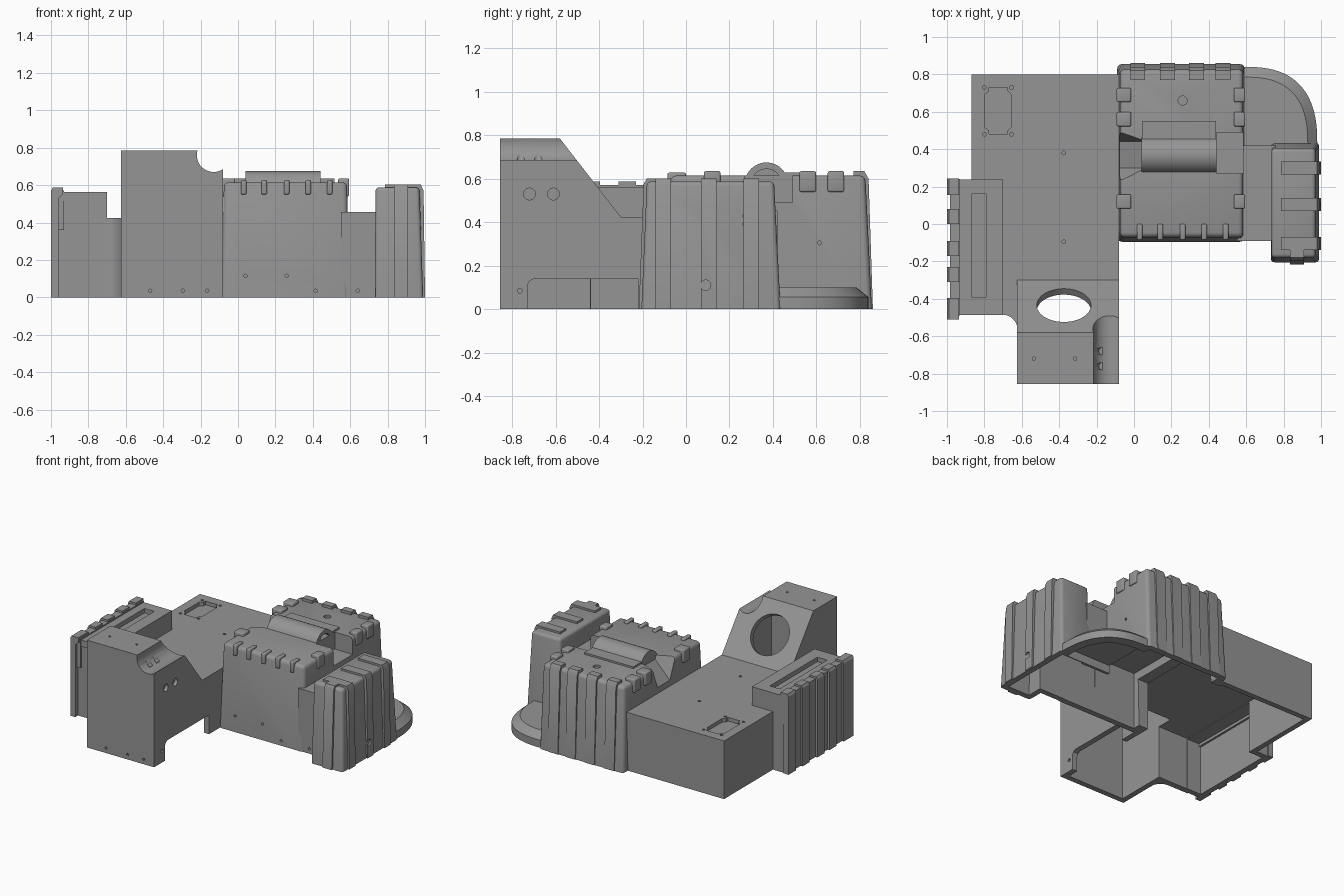
import bpy, bmesh, math
from mathutils import Vector, Matrix

if "Cube" in bpy.data.objects:
    bpy.data.objects.remove(bpy.data.objects["Cube"])

grey = bpy.data.materials.new("plain_grey")
grey.diffuse_color = (0.30, 0.30, 0.30, 1)
grey.use_nodes = True
grey.node_tree.nodes["Principled BSDF"].inputs["Base Color"].default_value = grey.diffuse_color


def finish(name, bm):
    bmesh.ops.recalc_face_normals(bm, faces=bm.faces)
    me = bpy.data.meshes.new(name)
    bm.to_mesh(me)
    bm.free()
    me.materials.append(grey)
    ob = bpy.data.objects.new(name, me)
    bpy.context.collection.objects.link(ob)
    return ob


def hull(name, pts, bevel=0):
    bm = bmesh.new()
    for p in pts:
        bm.verts.new(p)
    bmesh.ops.convex_hull(bm, input=bm.verts)
    bmesh.ops.dissolve_limit(bm, angle_limit=0.01, verts=bm.verts, edges=bm.edges)
    if bevel:
        edges = [e for e in bm.edges if max(v.co.z for v in e.verts) > 0.1]
        bmesh.ops.bevel(bm, geom=edges, offset=bevel, segments=3, profile=0.5, affect='EDGES')
    return finish(name, bm)


def frustum(name, low, high, z0, z1, bevel=0):
    return hull(name, [(x, y, z) for r, z in ((low, z0), (high, z1))
                       for x in r[:2] for y in r[2:]], bevel)


def box(name, x0, x1, y0, y1, z0, z1, bevel=0):
    return frustum(name, (x0, x1, y0, y1), (x0, x1, y0, y1), z0, z1, bevel)


def prism(name, pts, axis, a, b):
    """Extrude a 2D outline along an axis from a to b."""
    place = {'X': lambda p, t: (t, p[0], p[1]), 'Y': lambda p, t: (p[0], t, p[1]),
             'Z': lambda p, t: (p[0], p[1], t)}[axis]
    bm = bmesh.new()
    f = bm.faces.new([bm.verts.new(place(p, a)) for p in pts])
    ext = bmesh.ops.extrude_face_region(bm, geom=[f])
    d = Vector(place((0, 0), b - a))
    bmesh.ops.translate(bm, vec=d, verts=[g for g in ext['geom'] if isinstance(g, bmesh.types.BMVert)])
    return finish(name, bm)


def rod(name, c, direction, r, length, n=32):
    bm = bmesh.new()
    rot = Vector(direction).to_track_quat('Z', 'Y').to_matrix().to_4x4()
    bmesh.ops.create_cone(bm, cap_ends=True, segments=n, radius1=r, radius2=r, depth=length,
                          matrix=Matrix.Translation(c) @ rot)
    return finish(name, bm)


def cut(ob, cutters):
    bpy.context.view_layer.objects.active = ob
    for c in cutters:
        m = ob.modifiers.new("cut", 'BOOLEAN')
        m.operation, m.solver, m.object = 'DIFFERENCE', 'EXACT', c
        bpy.ops.object.modifier_apply(modifier=m.name)


# main deck with a concave corner beside the tower
arc = [(-0.70 + 0.08 * math.sin(t), -0.575 + 0.09 * math.cos(t))
       for t in [math.pi / 2 * (1 - i / 8) for i in range(9)]]
deck = prism("main_deck", [(-.868, .8), (-.08, .8), (-.08, -.3), (-.61, -.3), (-.61, -.58)]
             + arc + [(-.868, -.485)], 'Z', 0, .425)

# sloped front tower
tower = prism("front_tower", [(-.855, 0), (-.855, .785), (-.58, .785), (-.3, .425), (-.3, 0)],
              'X', -.625, -.08)

# pods, link and corner flange
main_pod = frustum("main_pod", (-.09, .592, -.095, .855), (-.075, .583, -.07, .825), 0, .615, .025)
side_pod = frustum("side_pod", (.732, .99, -.205, .435), (.735, .97, -.18, .405), 0, .588, .02)
link = box("pod_link", .55, .76, -.09, .42, 0, .455)
left_pod = box("left_pod", -.985, -.70, -.478, .235, 0, .55)
left_lid = box("left_pod_lid", -.94, -.70, -.486, .238, .515, .563)
left_rim = box("left_pod_outer_rim", -.985, -.93, -.49, .24, .36, .572)


def flange_loop(s, z):
    pts = [(.5, .40, z), (.5, .42 + .42 * s, z)]
    for i in range(25):
        t = math.pi / 2 * i / 24
        pts.append((.59 + .39 * s * math.sin(t) ** .77, .42 + .42 * s * math.cos(t) ** .77 if i < 24 else .42, z))
    return pts + [(.59 + .39 * s, .40, z)]


flange = hull("corner_flange", flange_loop(1, 0) + flange_loop(1, .055) + flange_loop(.87, .1))

# open underside: one set of cavities shared by all shells
cavities = [
    box("c", -.83, -.12, -.44, .76, -.05, .385),
    prism("c", [(-.815, -.05), (-.815, .745), (-.6, .745), (-.32, .385), (-.32, -.05)], 'X', -.585, -.24),
    prism("c", [(-.814, -.05), (-.814, .63), (-.511, .63), (-.325, .39), (-.325, -.05)], 'X', -.3, -.121),
    box("c", -.945, -.6, -.438, .195, -.05, .38),
    frustum("c", (-.045, .55, -.055, .815), (-.035, .545, -.04, .79), -.05, .41),
    box("c", -.2, .05, 0, .74, -.05, .35),
    box("c", .3, .9, -.05, .38, -.05, .40),
    frustum("c", (.772, .95, -.165, .395), (.775, .932, -.14, .367), -.05, .54),
    hull("c", flange_loop(.85, -.05) + flange_loop(.8, .06)),
]
for shell in (deck, tower, main_pod, side_pod, link, left_pod, flange):
    cut(shell, cavities)

# tower: round window, side groove and cable opening
slope = Vector((0, .36, .28)).normalized()
opening = [(-.73, -.05), (-.73, .11), (-.72, .13), (-.70, .14), (-.22, .14), (-.22, -.05)]
cable = prism("c", opening, 'X', -.2, 0)
tower_cuts = [rod("c", (-.375, -.435, .598), slope, .145, .22, 48),
              rod("c", (-.13, -.6, .76), (0, 1, 0), .09, .7, 48), cable]
tower_cuts += [rod("c", (-.08, y, .53), (1, 0, 0), .027, .05) for y in (-.72, -.61)]
tower_cuts += [rod("c", (-.18, y, .70), (-.5, 0, 1), .02, .05) for y in (-.76, -.68)]
tower_cuts += [rod("c", (x, -.855, .035), (0, 1, 0), .009, .03, 12) for x in (-.47, -.295, -.165)]
tower_cuts += [rod("c", (x, -.72, .785), (0, 0, 1), .009, .03, 12) for x in (-.535, -.315)]
tower_cuts += [rod("c", (-.08, -.765, .085), (1, 0, 0), .011, .03, 12)]
cut(tower, tower_cuts)

# deck: shaped recess with screw holes
recess = [(-.775, .73), (-.675, .73), (-.675, .71), (-.655, .69), (-.655, .52), (-.675, .50), (-.675, .48),
          (-.775, .48), (-.775, .50), (-.80, .52), (-.80, .69), (-.775, .71)]
deck_cuts = [cable, prism("c", recess, 'Z', .398, .5)]
deck_cuts += [rod("c", (x, y, .425), (0, 0, 1), .01, .03, 12) for x, y in
              ((-.375, .38), (-.375, -.095), (-.80, .73), (-.655, .73), (-.80, .48), (-.655, .48))]
cut(deck, deck_cuts)

# main pod: notch beside the barrel, tapering trough, holes
notch = box("c", .44, .7, .27, .49, .49, .8)
trough = hull("c", [(-.12, .19, .65), (-.12, .52, .65), (-.12, .3, .425), (-.12, .44, .425),
                    (.05, .28, .65), (.05, .46, .65), (.05, .3, .6), (.05, .44, .6)])
pod_cuts = [notch, trough, rod("c", (.26, .66, .615), (0, 0, 1), .024, .03)]
pod_cuts += [rod("c", (x, -.09, z), (0, 1, 0), .009, .05, 12)
             for x, z in ((.04, .115), (.26, .115), (.415, .035))]
pod_cuts += [rod("c", (.59, .615, .305), (1, 0, 0), .009, .04, 12)]
cut(main_pod, pod_cuts)
cut(link, [rod("c", (.64, -.09, .035), (0, 1, 0), .009, .05, 12)])

# barrel on the main pod with a flat ledge behind
barrel = rod("barrel", (.24, .37, .575), (1, 0, 0), .1, .4, 48)
bore = rod("c", (.44, .37, .575), (1, 0, 0), .07, .3, 48)
cut(barrel, [bore])
ledge = box("barrel_ledge", .042, .438, .44, .55, .5, .628)
cut(ledge, [bore])

# side and left pod holes, lid slot
side_cuts = [rod("c", (.98, y, z), (1, 0, 0), r, .06, 16) for y, z, r in
             ((.11, .43, .009), (.27, .43, .009), (.27, .39, .009))]
cut(side_pod, side_cuts)
cut(left_pod, [rod("c", (-.82, -.478, z), (0, 1, 0), .009, .03, 12) for z in (.2, .4)]
    + [box("c", -.87, -.79, -.39, .16, .53, .7)])
cut(left_lid, [box("c", -.87, -.79, -.39, .16, .53, .7)])

# ribs that climb the walls and fold over the top edges
back = [(.83, 0), (.86, 0), (.84, .6), (.82, .635), (.77, .635), (.77, .6), (.80, .58)]
for i, x in enumerate((.02, .18, .335, .475)):
    prism(f"back_rib_{i}", back, 'X', x - .04, x + .04)
side = [(.965, 0), (1.0, 0), (.992, .57), (.978, .602), (.785, .602), (.785, .575), (.945, .56)]
for i, y in enumerate((-.105, .105, .30)):
    rib = prism(f"side_rib_{i}", side, 'Y', y - .035, y + .035)
    if i == 1:
        cut(rib, [rod("c", (1.0, .09, .11), (1, 0, 0), .024, .03)])
front = [(-.18, 0), (-.217, 0), (-.195, .575), (-.18, .602), (-.13, .602), (-.13, .575), (-.155, .56)]
prism("side_pod_front_rib", front, 'X', .835, .91)
left = [(-.96, 0), (-1.0, 0), (-1.0, .57), (-.99, .587), (-.935, .587), (-.935, .55), (-.96, .53)]
for i, (a, b) in enumerate(((.155, .243), (0, .08), (-.17, -.09), (-.31, -.23), (-.51, -.395))):
    prism(f"left_rib_{i}", left, 'Y', a, b)

# small tabs around the main pod top
for i, y in enumerate((.12, .56, .69)):
    box(f"left_tab_{i}", -.093, -.015, y - .038, y + .038, .54, .635, .008)
    box(f"right_tab_{i}", .535, .594, y - .038, y + .038, .54, .635, .008)
for i, x in enumerate((.03, .14, .26, .375, .49)):
    box(f"front_tab_{i}", x - .015, x + .015, -.085, 0, .55, .628, .008)

# tidy up cutters, then shade smooth with sharp edges
for ob in [o for o in bpy.data.objects if o.name == "c" or o.name.startswith("c.")]:
    bpy.data.objects.remove(ob)
for ob in bpy.data.objects:
    ob.select_set(True)
bpy.context.view_layer.objects.active = tower
bpy.ops.object.shade_smooth_by_angle(angle=math.radians(30))
